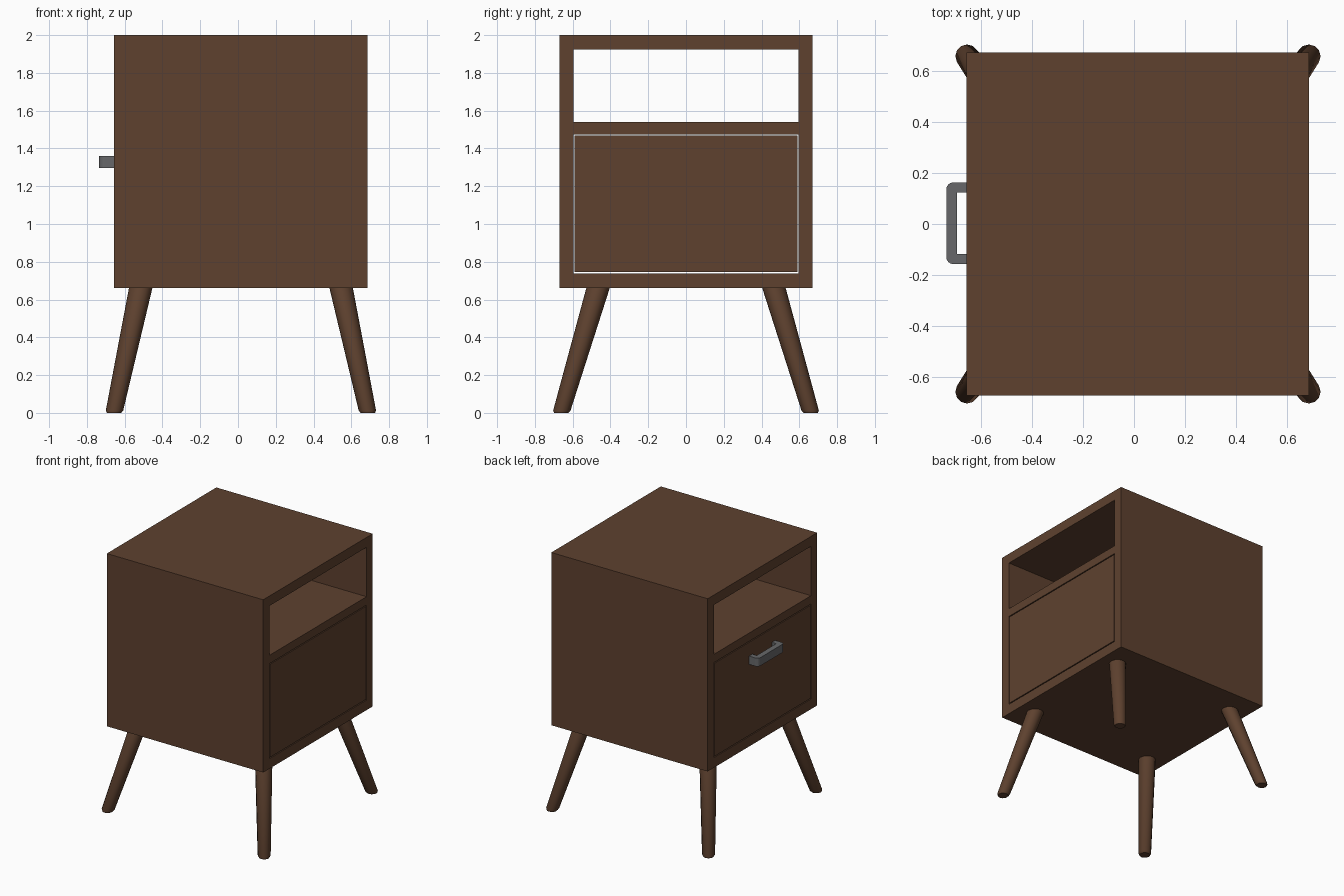
import bpy, bmesh, math
from mathutils import Vector

if "Cube" in bpy.data.objects:
    bpy.data.objects.remove(bpy.data.objects["Cube"])


def material(name, rgb):
    m = bpy.data.materials.new(name)
    m.diffuse_color = (*rgb, 1)
    m.use_nodes = True
    m.node_tree.nodes["Principled BSDF"].inputs["Base Color"].default_value = m.diffuse_color
    return m


WOOD = material("walnut wood", (0.112, 0.053, 0.028))
METAL = material("grey metal", (0.135, 0.137, 0.142))


def finish(bm, name, mat):
    bmesh.ops.recalc_face_normals(bm, faces=bm.faces)
    me = bpy.data.meshes.new(name)
    bm.to_mesh(me)
    bm.free()
    ob = bpy.data.objects.new(name, me)
    bpy.context.collection.objects.link(ob)
    me.materials.append(mat)
    return ob


def extrude(bm, vec):
    r = bmesh.ops.extrude_face_region(bm, geom=bm.faces[:], use_keep_orig=True)
    bmesh.ops.translate(bm, vec=vec,
                        verts=[g for g in r["geom"] if isinstance(g, bmesh.types.BMVert)])


X0, X1 = -0.656, 0.686      # cabinet depth range
CX = (X0 + X1) / 2

# Cabinet: frame profile with two openings, extruded right through
ys = [-0.671, -0.596, 0.596, 0.671]
zs = [0.66, 0.738, 1.475, 1.54, 1.923, 2.0]
bm = bmesh.new()
grid = [[bm.verts.new((X0, y, z)) for y in ys] for z in zs]
for r in range(5):
    for c in range(3):
        if c == 1 and r in (1, 3):
            continue
        bm.faces.new((grid[r][c], grid[r][c + 1], grid[r + 1][c + 1], grid[r + 1][c]))
extrude(bm, (X1 - X0, 0, 0))
finish(bm, "cabinet", WOOD)

# Drawer: block with a thin gap all round, flush at both ends
bm = bmesh.new()
bmesh.ops.create_cube(bm, size=1)
bmesh.ops.scale(bm, vec=(X1 - X0, 1.178, 0.722), verts=bm.verts)
bmesh.ops.translate(bm, vec=(CX, 0, 1.1065), verts=bm.verts)
finish(bm, "drawer", WOOD)

# Handle: U-shaped bar with rounded outer corners
xo, xi, yo, yi, rad = -0.735, -0.693, 0.16, 0.12, 0.027
half = [(X0, yi), (X0, yo)]
for i in range(5):
    a = math.radians(90 + 22.5 * i)
    half.append((xo + rad + rad * math.cos(a), yo - rad + rad * math.sin(a)))
outline = half[1:] + [(x, -y) for x, y in reversed(half)] + [(xi, -yi), (xi, yi), half[0]]
bm = bmesh.new()
bm.faces.new([bm.verts.new((x, y + 0.003, 1.297)) for x, y in outline])
extrude(bm, (0, 0, 0.064))
bmesh.ops.triangulate(bm, faces=[f for f in bm.faces if len(f.verts) > 4])
finish(bm, "handle", METAL)

# Legs: splayed, tapered, with a softened foot
SIDES = 12
LEG_CX = 0.0155
for sx, nx in ((-1, "left"), (1, "right")):
    for sy, ny in ((-1, "front"), (1, "back")):
        foot = Vector((LEG_CX + sx * 0.672, sy * 0.661, 0))
        top = Vector((LEG_CX + sx * 0.531, sy * 0.466, 0.66))
        bm = bmesh.new()
        rings = []
        for t, rr in ((0, 0.038), (0.02, 0.046), (1.0, 0.062), (1.03, 0.062)):
            c = foot.lerp(top, t)
            rings.append([bm.verts.new((c.x + rr * math.cos(2 * math.pi * i / SIDES),
                                        c.y + rr * math.sin(2 * math.pi * i / SIDES), c.z))
                          for i in range(SIDES)])
        for a, b in zip(rings, rings[1:]):
            for i in range(SIDES):
                j = (i + 1) % SIDES
                bm.faces.new((a[i], a[j], b[j], b[i]))
        bm.faces.new(rings[0])
        bm.faces.new(rings[-1])
        leg = finish(bm, f"{ny}_{nx}_leg", WOOD)
        bpy.ops.object.select_all(action='DESELECT')
        leg.select_set(True)
        bpy.context.view_layer.objects.active = leg
        bpy.ops.object.shade_smooth_by_angle(angle=math.radians(35))
